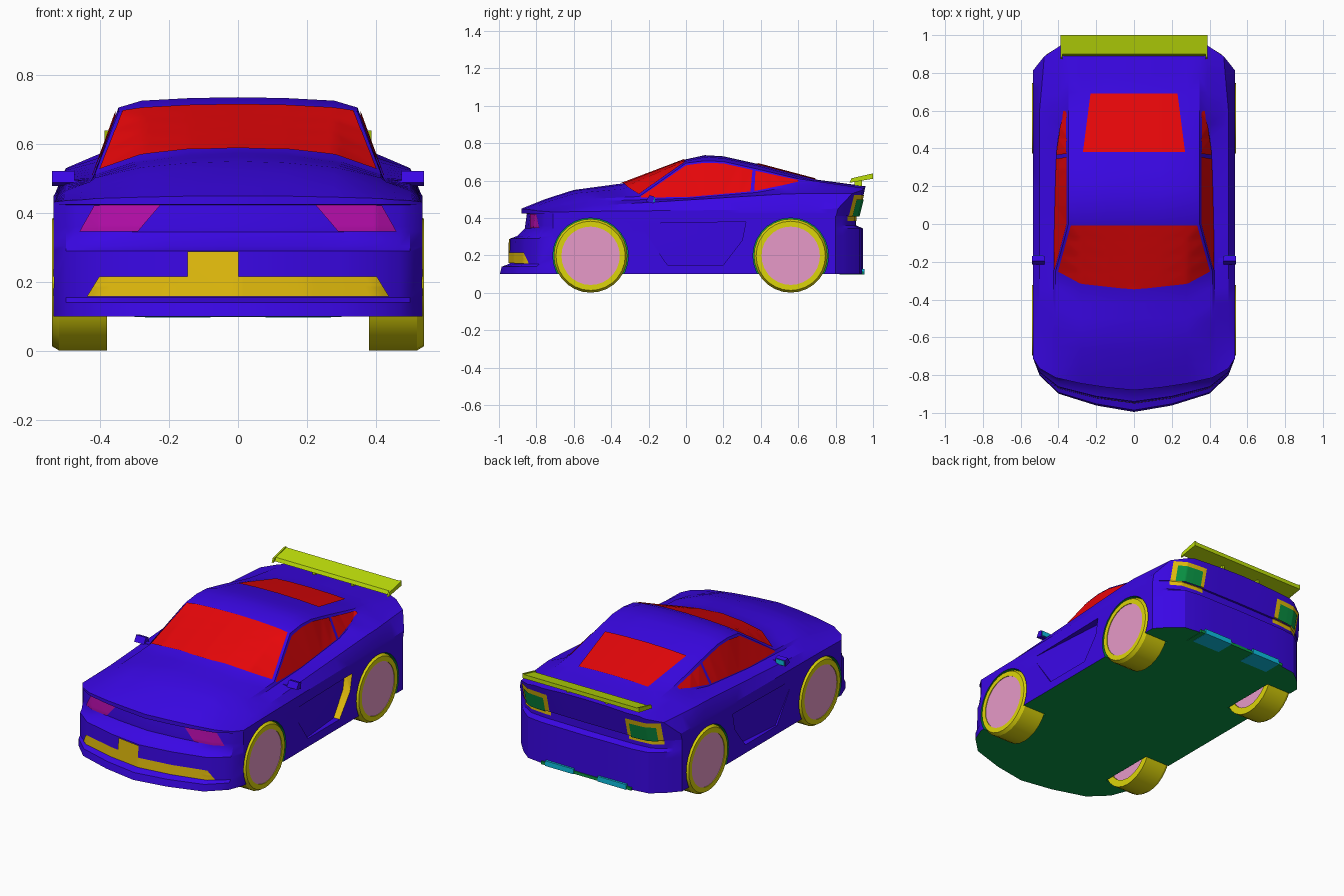
import bpy
import bmesh
import math
from mathutils import Vector
from mathutils.bvhtree import BVHTree

cube = bpy.data.objects.get("Cube")
if cube:
    bpy.data.objects.remove(cube, do_unlink=True)


def material(name, *rgb):
    mat = bpy.data.materials.new(name)
    mat.use_nodes = True
    mat.diffuse_color = (*rgb, 1)
    mat.node_tree.nodes["Principled BSDF"].inputs["Base Color"].default_value = (*rgb, 1)
    return mat


blue = material("blue paint", .042, .002, .78)
red = material("red glass", .84, .002, .003)
yellow = material("yellow tyre", .72, .66, .003)
lime = material("lime wing", .5, .72, .003)
gold = material("gold trim", .84, .55, .004)
pink = material("pink hub", .8, .32, .58)
magenta = material("magenta headlight", .46, .004, .4)
green = material("green underside", .003, .3, .06)
cyan = material("cyan detail", .004, .52, .75)

parts = []
BODY_MATS = [blue, green, gold]
HALF = .535


def at(line, t):
    """Interpolate along a line of (position, value) points."""
    for (a, p), (b, q) in zip(line, line[1:]):
        if t <= b:
            return p + (q - p) * max(0, (t - a) / (b - a))
    return line[-1][1]


def mesh(name, verts, faces, *mats, closed=True, triangles=False):
    data = bpy.data.meshes.new(name)
    data.from_pydata([tuple(v) for v in verts], [], faces)
    if closed:
        bm = bmesh.new()
        bm.from_mesh(data)
        bmesh.ops.recalc_face_normals(bm, faces=bm.faces)
        if triangles:
            bmesh.ops.triangulate(bm, faces=bm.faces, quad_method="SHORT_EDGE")
        bm.to_mesh(data)
        bm.free()
    for mat in mats:
        data.materials.append(mat)
    obj = bpy.data.objects.new(name, data)
    bpy.context.collection.objects.link(obj)
    parts.append(obj)
    return obj


def strips(rows, n, loop=False):
    """Quads joining successive closed rings of n points."""
    total = rows * n
    return [(r * n + i, r * n + (i + 1) % n, ((r + 1) * n + (i + 1) % n) % total,
             ((r + 1) * n + i) % total)
            for r in range(rows if loop else rows - 1) for i in range(n)]


def prism(name, outline, x_in, x_out, *mats):
    """Extrude a side outline of (y, z) points along x."""
    n = len(outline)
    verts = [(x, y, z) for x in (x_in, x_out) for y, z in outline]
    caps = [tuple(range(n)), tuple(range(n, 2 * n))]
    return mesh(name, verts, strips(2, n) + caps, *mats)


def rect(y_front, y_back, bottom, top):
    return [(y_front, bottom), (y_back, bottom), (y_back, top), (y_front, top)]


def circle(y, z, radius, count=28):
    angles = [math.tau * i / count for i in range(count)]
    return [(y + radius * math.cos(a), z + radius * math.sin(a)) for a in angles]


# How far the nose and tail curve back towards the sides, by distance from centre
nose_curve = [(0, 0), (.2, .12), (.4, .34), (.5, .68), (HALF, 1)]
tail_curve = [(0, 0), (.3, .03), (.4, .12), (.47, .5), (HALF, 1)]

# Lower body: plan outlines stacked by height, following the front profile
front_profile = [(.1, -.995), (.14, -.985), (.155, -.945), (.29, -.94), (.305, -.9),
                 (.345, -.86), (.36, -.86), (.428, -.85)]
half_xs = sorted({x for x, _ in nose_curve + tail_curve})
plan_xs = [-x for x in half_xs[:0:-1]] + half_xs
verts = []
for z, front in front_profile:
    rear = .945 if z < .35 else .91
    verts += [(x, front + (-.71 - front) * at(nose_curve, abs(x)), z) for x in plan_xs]
    verts += [(x, rear + (.8 - rear) * at(tail_curve, abs(x)), z) for x in reversed(plan_xs)]
ring = 2 * len(plan_xs)
caps = [tuple(range(ring)), tuple(range(len(verts) - ring, len(verts)))]
lower = mesh("lower_body", verts, strips(len(front_profile), ring) + caps, *BODY_MATS)
for poly in lower.data.polygons:
    poly.material_index = int(poly.center.z < .101)

# Upper body: lengthwise lines for the crown, roof rail, belt and fender
crown = [(-.88, .45), (-.75, .502), (-.6, .55), (-.34, .585), (0, .714), (.1, .736),
         (.2, .73), (.38, .69), (.7, .605), (.96, .57)]
crown_drop = [(-.88, .004), (-.34, .03), (0, .01)]
rail_height = [(-.88, .442), (-.5, .502), (-.25, .515), (0, .694), (.1, .706), (.2, .702),
               (.38, .662), (.6, .61), (.96, .56)]
rail_width = [(-.25, .415), (0, .347)]
belt_height = [(-.88, .439), (-.5, .49), (0, .505), (.38, .537), (.6, .577), (.96, .55)]
belt_width = [(-.88, .44), (.38, .41), (.55, .39)]
fender_height = [(-.88, .436), (-.5, .465), (.55, .53)]
fender_width = [(.6, .5), (.96, .475)]
edge_height = [(-.88, .432), (.96, .45)]
floor_height = [(-.88, .425), (-.7, .41)]


def half_section(t):
    top, drop = at(crown, t), at(crown_drop, t)
    return [(HALF, at(edge_height, t)), (at(fender_width, t), at(fender_height, t)),
            (at(belt_width, t), at(belt_height, t)), (at(rail_width, t), at(rail_height, t)),
            (.28, top - drop), (.14, top - drop / 4), (0, top)]


def hull_point(t, x, z):
    nose = max(0, (-.5 - t) / .38) * .17 * at(nose_curve, abs(x))
    tail = max(0, (t - .6) / .36)
    lean = .12 * at(tail_curve, abs(x)) + .25 * max(0, .56 - z)
    return (x, t + nose - tail * lean, z)


keys = sorted({t for t, _ in crown + rail_height})
stations = [keys[0]]
for a, b in zip(keys, keys[1:]):
    steps = math.ceil((b - a) / .1)
    stations += [a + (b - a) * (i + 1) / steps for i in range(steps)]
verts = []
for t in stations:
    half = half_section(t)
    row = half + [(-x, z) for x, z in half[-2::-1]]
    verts += [hull_point(t, x, z) for x, z in row]
    verts += [hull_point(t, x, at(floor_height, t)) for x, z in reversed(row)]
across = len(row)
ring = 2 * across
caps = [(o + i, o + i + 1, o + ring - 2 - i, o + ring - 1 - i)
        for o in (0, len(verts) - ring) for i in range(across - 1)]
upper = mesh("upper_body", verts, strips(len(stations), ring) + caps, blue, triangles=True)

# Surface used to lay windows and lights onto the body
skin_verts, skin_faces = [], []
for obj in (lower, upper):
    base = len(skin_verts)
    skin_verts += [v.co.copy() for v in obj.data.vertices]
    skin_faces += [[base + i for i in p.vertices] for p in obj.data.polygons]
skin = BVHTree.FromPolygons(skin_verts, skin_faces)


def panel(name, mat, line_a, line_b, look, lift=.005, cols=48, rows=18):
    """Lay a thin panel between two lines onto the body, projected along look."""
    look = Vector(look)
    axes = [i for i in range(3) if look[i] == 0]
    lines = (sorted(line_a), sorted(line_b))
    verts = []
    for r in range(rows + 1):
        for c in range(cols + 1):
            ends = []
            for line in lines:
                u = line[0][0] + (line[-1][0] - line[0][0]) * c / cols
                ends.append(Vector((u, at(line, u))))
            origin = look * -2
            origin[axes[0]], origin[axes[1]] = ends[0].lerp(ends[1], r / rows)
            hit, normal, _, _ = skin.ray_cast(origin, look)
            if hit is None:
                hit, normal, _, _ = skin.find_nearest(origin + look)
            if normal.dot(look) > 0:
                normal = -normal
            verts.append(hit + normal * lift)
    w = cols + 1
    faces = [(r * w + c, r * w + c + 1, r * w + w + c + 1, r * w + w + c)
             for r in range(rows) for c in range(cols)]
    obj = mesh(name, verts, faces, mat, closed=False)
    if sum(p.normal.dot(look) for p in obj.data.polygons) > 0:
        obj.data.flip_normals()


def level(start, end, height):
    return [(start, height), (end, height)]


DOWN, BACKWARD, FORWARD = (0, 0, -1), (0, 1, 0), (0, -1, 0)

# Glass, front intake and number plate
screen_base = [(s * x, y) for s in (-1, 1) for x, y in ((.4, -.25), (.28, -.315), (.01, -.345))]
panel("windscreen", red, screen_base, level(-.333, .333, -.005), DOWN)
panel("rear_window", red, level(-.27, .27, .38), level(-.23, .23, .69), DOWN)
panel("front_intake", gold, level(-.4, .4, .215), level(-.435, .435, .158), BACKWARD)
panel("front_plate", gold, level(-.145, 0, .288), level(-.145, 0, .21), BACKWARD, .007)

blade = [(.89, .592), (.9, .612), (1, .634), (1, .61)]
tyre_profile = [(.38, .156), (.38, .197), (.52, .197), (.54, .185), (.54, .156)]

for side, s in (("left", 1), ("right", -1)):
    # Side glass
    panel(side + "_door_window", red, [(-.24, .515), (0, .68), (.1, .694), (.2, .69), (.355, .655)],
          [(-.24, .508), (0, .51), (.345, .54)], (-s, 0, 0))
    panel(side + "_quarter_window", red, [(.372, .65), (.6, .6)],
          [(.365, .542), (.6, .59)], (-s, 0, 0))

    # Lights
    panel(side + "_headlight", magenta, level(s * .225, s * .415, .422),
          level(s * .29, s * .458, .346), BACKWARD)
    for name, mat, inset, lift in (("frame", gold, 0, .004), ("light", green, .025, .009)):
        inner, outer = s * (.26 + inset), s * (.46 - inset)
        panel(f"{side}_tail_{name}", mat, level(inner, outer, .525 - inset),
              level(inner, outer, .385 + inset), FORWARD, lift)

    # Door mirror
    prism(side + "_mirror", [(-.215, .488), (-.175, .478), (-.17, .515), (-.195, .522)],
          s * .475, s * .54, blue)
    prism(side + "_mirror_stalk", rect(-.21, -.18, .475, .495), s * .43, s * .48, blue)
    prism(side + "_mirror_glass", rect(-.174, -.167, .483, .512), s * .48, s * .535, cyan)

    # Wing end plate and strut, exhaust
    plate = [(1 + (y - 1) * 1.15, .61 + (z - .61) * 1.2) for y, z in blade]
    prism(side + "_wing_end", plate, s * .378, s * .388, lime)
    prism(side + "_wing_strut", rect(.9, .94, .55, .605), s * .12, s * .135, lime)
    prism(side + "_exhaust", rect(.84, .955, .097, .128), s * .08, s * .27, cyan)

    # Wheels and their arches
    cutters = []
    for end, y in (("front", -.51), ("rear", .56)):
        hoops = [circle(y, .198, radius) for _, radius in tyre_profile]
        verts = [(s * x, *point) for (x, _), hoop in zip(tyre_profile, hoops) for point in hoop]
        mesh(f"{side}_{end}_tyre", verts, strips(len(hoops), len(hoops[0]), True), yellow)
        prism(f"{side}_{end}_hub", circle(y, .198, .158), s * .39, s * .536, pink)
        arch = prism("arch_cutter", circle(y, .198, .202), s * .37, s * .6, *BODY_MATS)
        for poly in arch.data.polygons:
            poly.material_index = 1
        cutters.append(arch)

    # Door scoop, deepening towards a gold intake
    scoop = prism("scoop_cutter", [(-.25, .37), (.32, .38), (.3, .28), (.2, .15), (-.1, .15)],
                  s * .5, s * .6, *BODY_MATS)
    for v in scoop.data.vertices:
        if abs(v.co.x) < .55:
            v.co.x = s * (.537 - .09 * (v.co.y + .25))
    for poly in scoop.data.polygons:
        poly.material_index = 2 if poly.center.y > .2 else 0
    cutters.append(scoop)

    bpy.context.view_layer.objects.active = lower
    for cutter in cutters:
        cutter.hide_render = True
        cut = lower.modifiers.new("cut", "BOOLEAN")
        cut.operation, cut.solver, cut.object = "DIFFERENCE", "EXACT", cutter
        bpy.ops.object.modifier_apply(modifier=cut.name)
        parts.remove(cutter)
        bpy.data.objects.remove(cutter, do_unlink=True)

# Rear diffuser and wing blade
prism("rear_diffuser", rect(.82, .95, .098, .115), -.3, .3, green)
prism("wing_blade", blade, -.38, .38, lime)

# Smooth shading with sharp edges kept
for obj in bpy.context.scene.objects:
    obj.select_set(obj in parts)
bpy.ops.object.shade_smooth_by_angle(angle=math.radians(28))
